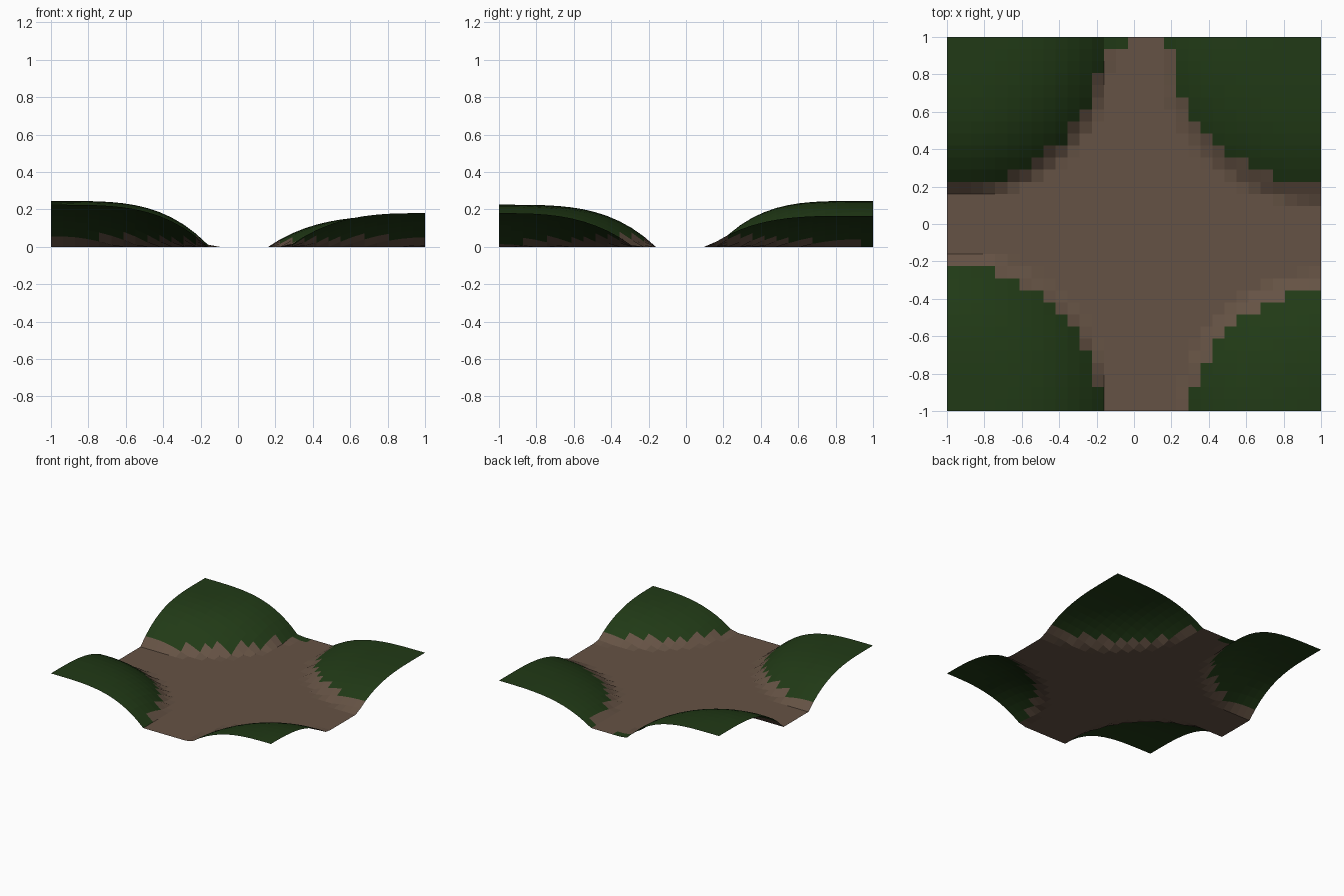
import bpy, bmesh, math

if "Cube" in bpy.data.objects:
    bpy.data.objects.remove(bpy.data.objects["Cube"])

N = 31  # cells per side

# corner mounds: centre x, centre y, radius x, radius y, height, roundness
MOUNDS = [
    (-0.94, 0.92, 0.79, 0.76, 0.245, 3.4),
    (-0.97, -0.97, 0.81, 0.81, 0.225, 3.4),
    (1.00, -1.00, 0.73, 0.72, 0.18, 3.0),
    (1.00, 0.92, 0.84, 0.80, 0.166, 3.4),
]


def height(x, y):
    z = 0.0
    for cx, cy, rx, ry, h, p in MOUNDS:
        t = math.hypot((x - cx) / rx, (y - cy) / ry)
        if t < 0.995:
            z = max(z, h * (1 - t ** p))
    return z


def material(name, color):
    m = bpy.data.materials.new(name)
    m.diffuse_color = (*color, 1)
    m.use_nodes = True
    m.node_tree.nodes["Principled BSDF"].inputs["Base Color"].default_value = m.diffuse_color
    return m


# terrain sheet
bm = bmesh.new()
bmesh.ops.create_grid(bm, x_segments=N, y_segments=N, size=1)
for v in bm.verts:
    v.co.z = height(v.co.x, v.co.y)

# grass on the mounds, soil on the path and at the foot of the slopes
for f in bm.faces:
    c = f.calc_center_median()
    grass = c.z > 0.012 + 0.045 * (1 - c.y * c.y)
    verge = c.y > 0.94 and -0.7 < c.x < -0.03
    f.material_index = 1 if grass or verge else 0
    f.smooth = False

mesh = bpy.data.meshes.new("terrain")
bm.to_mesh(mesh)
bm.free()
mesh.materials.append(material("soil", (0.13, 0.085, 0.058)))
mesh.materials.append(material("grass", (0.015, 0.042, 0.008)))
terrain = bpy.data.objects.new("terrain", mesh)
bpy.context.collection.objects.link(terrain)
